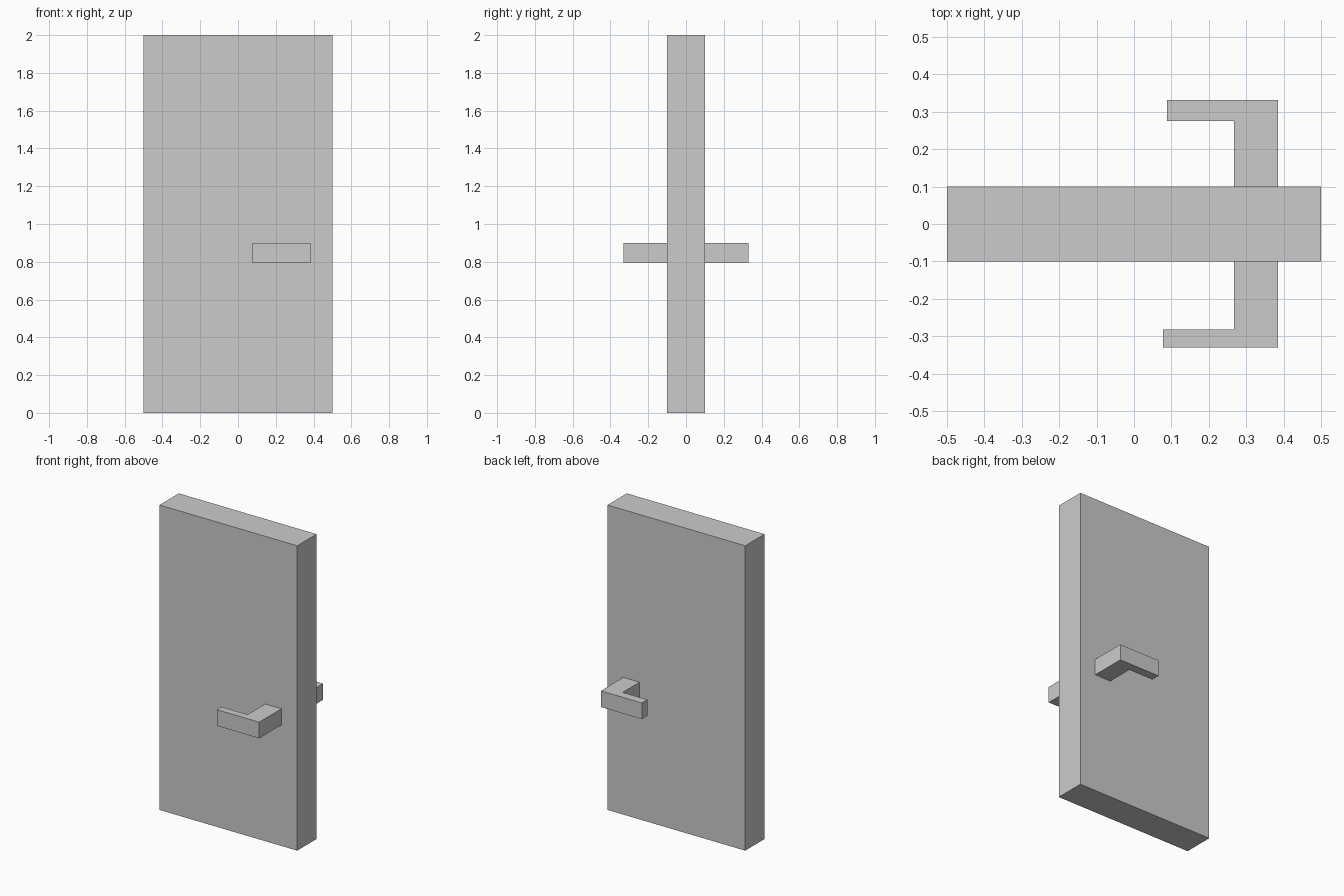
import bpy, bmesh

if "Cube" in bpy.data.objects:
    bpy.data.objects.remove(bpy.data.objects["Cube"])


def extrude_profile(name, points, z0, z1):
    """Extrude a flat xy outline from z0 up to z1."""
    bm = bmesh.new()
    face = bm.faces.new([bm.verts.new((x, y, z0)) for x, y in points])
    result = bmesh.ops.extrude_face_region(bm, geom=[face])
    top = [v for v in result["geom"] if isinstance(v, bmesh.types.BMVert)]
    bmesh.ops.translate(bm, verts=top, vec=(0, 0, z1 - z0))
    bmesh.ops.recalc_face_normals(bm, faces=bm.faces)
    mesh = bpy.data.meshes.new(name)
    bm.to_mesh(mesh)
    bm.free()
    obj = bpy.data.objects.new(name, mesh)
    bpy.context.collection.objects.link(obj)
    return obj


def handle(name, side, tip_x, inner_y, outer_y):
    """L-shaped lever: a stem out of the door and a grip turned inwards."""
    stem_in, stem_out, door_y = 0.267, 0.385, 0.1
    outline = [(stem_out, door_y), (stem_out, outer_y), (tip_x, outer_y),
               (tip_x, inner_y), (stem_in, inner_y), (stem_in, door_y)]
    return extrude_profile(name, [(x, side * y) for x, y in outline], 0.794, 0.90)


# Door slab
extrude_profile("door_panel", [(-0.5, -0.1), (0.5, -0.1), (0.5, 0.1), (-0.5, 0.1)], 0, 2)

# Lever handles, the back one slightly thicker
handle("front_handle", -1, 0.078, 0.282, 0.33)
handle("back_handle", 1, 0.088, 0.275, 0.332)
